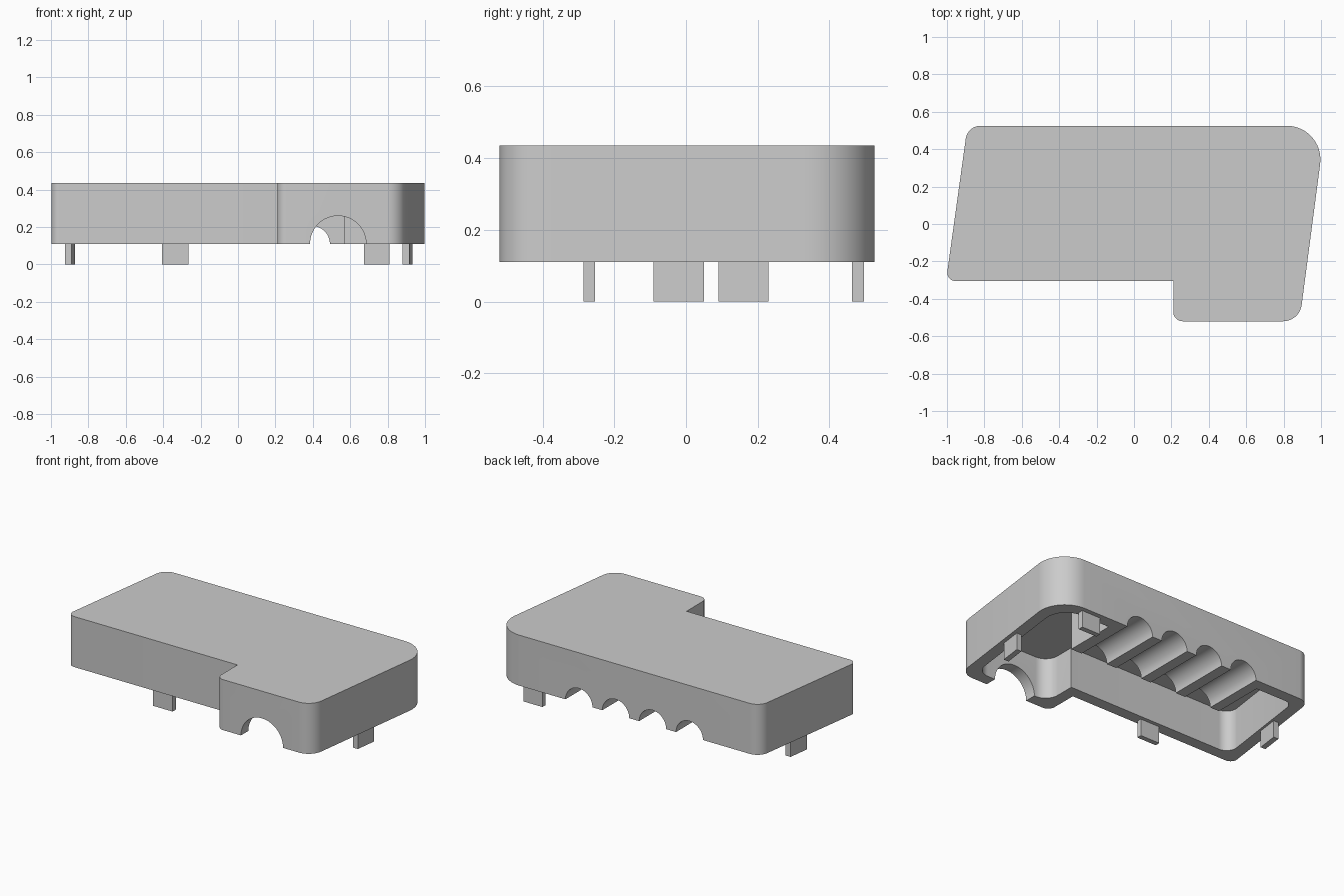
import bpy, bmesh, math
from mathutils import Vector

old = bpy.data.objects.get("Cube")
if old:
    bpy.data.objects.remove(old, do_unlink=True)

grey = bpy.data.materials.new("light grey plastic")
grey.use_nodes = True
COLOUR = (0.6, 0.6, 0.6, 1)
grey.diffuse_color = COLOUR
grey.node_tree.nodes["Principled BSDF"].inputs["Base Color"].default_value = COLOUR

RIM, TOP, CEILING, WALL = 0.11, 0.435, 0.375, 0.075

# Outline corners, counter-clockwise: x, y, outer radius, inner radius
CORNERS = [(-1.005, -0.305, 0.045, 0.07), (0.21, -0.305, 0, 0),
           (0.21, -0.52, 0.05, 0.09), (0.885, -0.52, 0.1, 0.09),
           (1.022, 0.525, 0.18, 0.14), (-0.89, 0.525, 0.08, 0.06)]


def inset(points, distance):
    """Move every edge of a counter-clockwise outline inwards."""
    result = []
    for i, p in enumerate(points):
        a = (p - points[i - 1]).normalized()
        b = (points[(i + 1) % len(points)] - p).normalized()
        na, nb = Vector((-a.y, a.x)), Vector((-b.y, b.x))
        result.append(p + (na + nb) * distance / (1 + na.dot(nb)))
    return result


def rounded(points, radii, steps=12):
    """Replace each corner by a tangent arc."""
    result = []
    for i, (p, r) in enumerate(zip(points, radii)):
        if r == 0:
            result.append(p)
            continue
        a = (points[i - 1] - p).normalized()
        b = (points[(i + 1) % len(points)] - p).normalized()
        half = a.angle(b) / 2
        centre = p + (a + b).normalized() * r / math.sin(half)
        start = p + a * r / math.tan(half) - centre
        sweep = math.pi - 2 * half
        for k in range(steps + 1):
            t = sweep * k / steps
            c, s = math.cos(t), math.sin(t)
            result.append(centre + Vector((start.x * c - start.y * s,
                                           start.x * s + start.y * c)))
    return result


def finish(name, bm):
    bmesh.ops.recalc_face_normals(bm, faces=bm.faces)
    mesh = bpy.data.meshes.new(name)
    bm.to_mesh(mesh)
    bm.free()
    mesh.materials.append(grey)
    obj = bpy.data.objects.new(name, mesh)
    bpy.context.collection.objects.link(obj)
    return obj


def prism(name, points, z0, z1):
    bm = bmesh.new()
    face = bm.faces.new([bm.verts.new((p.x, p.y, z0)) for p in points])
    out = bmesh.ops.extrude_face_region(bm, geom=[face])["geom"]
    verts = [v for v in out if isinstance(v, bmesh.types.BMVert)]
    bmesh.ops.translate(bm, verts=verts, vec=(0, 0, z1 - z0))
    return finish(name, bm)


def box(name, x0, x1, y0, y1, z0, z1, shear=0):
    """Box whose x shifts by shear for each unit of y."""
    ym = (y0 + y1) / 2
    corners = [(x0, y0), (x1, y0), (x1, y1), (x0, y1)]
    return prism(name, [Vector((x + (y - ym) * shear, y)) for x, y in corners], z0, z1)


def tunnel(name, x, radius, y0, y1):
    """Cylinder along y at rim height."""
    bpy.ops.mesh.primitive_cylinder_add(vertices=64, radius=radius, depth=y1 - y0,
                                        location=(x, (y0 + y1) / 2, RIM),
                                        rotation=(math.pi / 2, 0, 0))
    obj = bpy.context.object
    obj.name = name
    obj.data.materials.append(grey)
    return obj


def combine(target, helper, operation):
    helper.hide_render = True
    mod = target.modifiers.new(operation.title(), "BOOLEAN")
    mod.operation, mod.solver, mod.object = operation, "EXACT", helper
    bpy.ops.object.select_all(action="DESELECT")
    bpy.context.view_layer.objects.active = target
    target.select_set(True)
    bpy.ops.object.modifier_apply(modifier=mod.name)
    bpy.data.objects.remove(helper, do_unlink=True)


# Hollow cover
outline = [Vector(c[:2]) for c in CORNERS]
cover = prism("cover_shell", rounded(outline, [c[2] for c in CORNERS]), RIM, TOP)
cavity = prism("cavity", rounded(inset(outline, WALL), [c[3] for c in CORNERS]),
               RIM - 0.1, CEILING)
combine(cover, cavity, "DIFFERENCE")

# Inner block with four cable channels through the back wall
combine(cover, box("channel_block", -0.555, 0.57, 0.11, 0.49, RIM, CEILING + 0.02), "UNION")
for i in range(4):
    combine(cover, tunnel("channel", 0.395 - 0.2625 * i, 0.096, 0.05, 0.6), "DIFFERENCE")

# Arched opening in the front wall
combine(cover, tunnel("front_arch", 0.535, 0.15, -0.6, -0.4), "DIFFERENCE")

bpy.ops.object.select_all(action="DESELECT")
cover.select_set(True)
bpy.context.view_layer.objects.active = cover
bpy.ops.object.shade_smooth_by_angle(angle=math.radians(30))

# Locating tabs under the rim
SLOPE = 0.132
box("front_tab", -0.405, -0.265, -0.286, -0.254, 0, RIM + 0.01)
box("back_tab", 0.675, 0.81, 0.463, 0.496, 0, RIM + 0.01)
box("right_tab", -0.915, -0.88, 0.09, 0.23, 0, RIM + 0.01, SLOPE)
box("left_tab", 0.89, 0.925, -0.09, 0.05, 0, RIM + 0.01, SLOPE)
